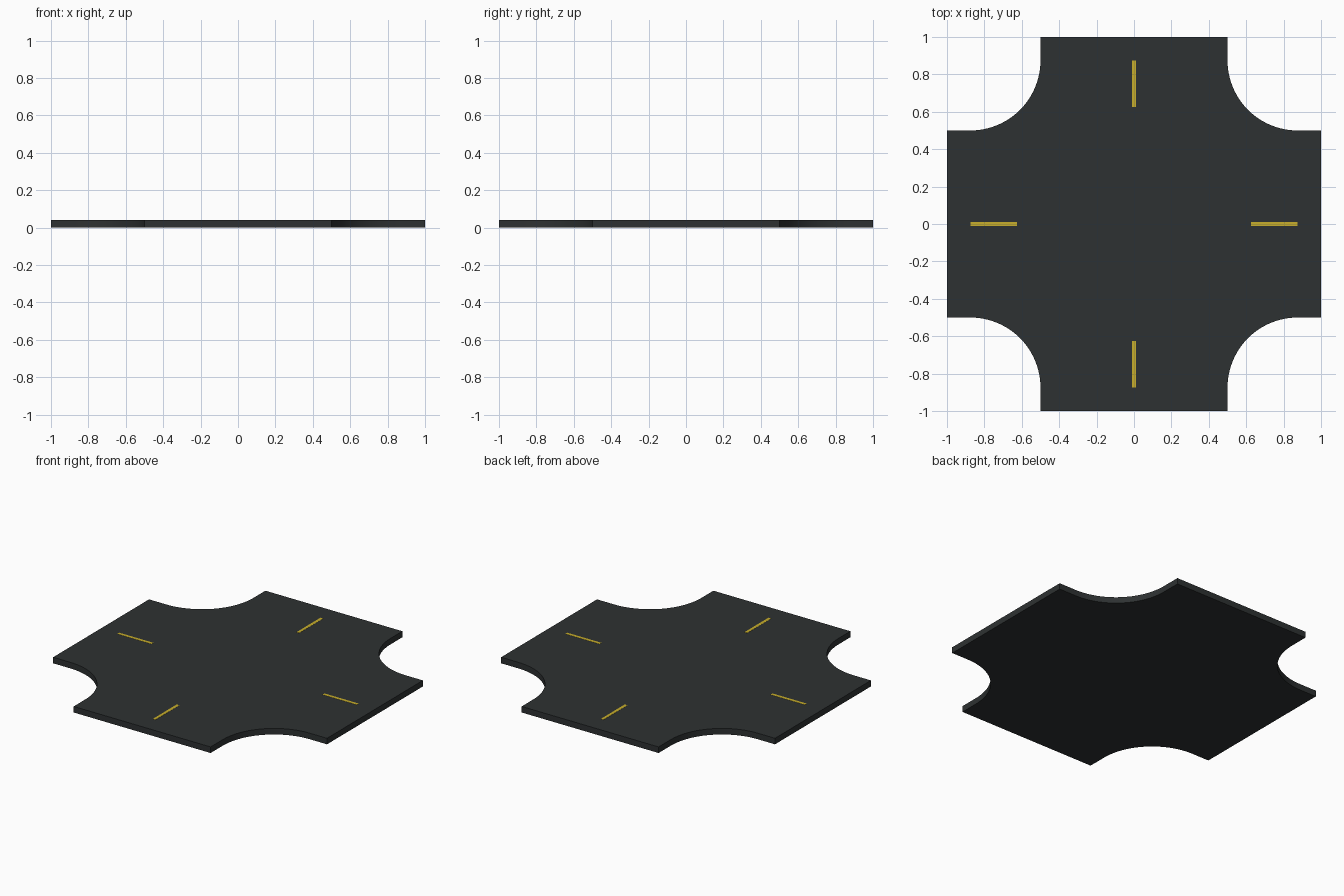
import bpy, bmesh
from math import sin, cos, pi
from mathutils import Matrix

if "Cube" in bpy.data.objects:
    bpy.data.objects.remove(bpy.data.objects["Cube"])

THICK = 0.04    # slab thickness
ARM = 0.5       # half width of each road arm
RADIUS = 0.375  # rounded inner corners
SEGS = 24


def material(name, color):
    mat = bpy.data.materials.new(name)
    mat.diffuse_color = color
    mat.use_nodes = True
    mat.node_tree.nodes["Principled BSDF"].inputs["Base Color"].default_value = mat.diffuse_color
    return mat


def add_object(name, bm, mat):
    mesh = bpy.data.meshes.new(name)
    bmesh.ops.recalc_face_normals(bm, faces=bm.faces)
    bm.to_mesh(mesh)
    bm.free()
    mesh.materials.append(mat)
    obj = bpy.data.objects.new(name, mesh)
    bpy.context.collection.objects.link(obj)
    return obj


asphalt = material("asphalt", (0.027, 0.031, 0.032, 1))
yellow = material("yellow_paint", (0.58, 0.43, 0.025, 1))

# Crossroad slab: one corner profile, rotated four times, then extruded
centre = ARM + RADIUS
corner = [(1, ARM)]
for i in range(SEGS + 1):
    a = -pi / 2 - (pi / 2) * i / SEGS
    corner.append((centre + RADIUS * cos(a), centre + RADIUS * sin(a)))
corner.append((ARM, 1))

bm = bmesh.new()
outline = []
for k in range(4):
    c, s = round(cos(k * pi / 2)), round(sin(k * pi / 2))
    outline += [bm.verts.new((x * c - y * s, x * s + y * c, 0)) for x, y in corner]
base = bm.faces.new(outline)
top = bmesh.ops.extrude_face_region(bm, geom=[base], use_keep_orig=True)
bmesh.ops.translate(bm, vec=(0, 0, THICK),
                    verts=[v for v in top["geom"] if isinstance(v, bmesh.types.BMVert)])
road = add_object("crossroad_slab", bm, asphalt)
bpy.context.view_layer.objects.active = road
road.select_set(True)
bpy.ops.object.shade_smooth_by_angle(angle=pi / 6)

# Painted centre dash on each arm
for k, side in enumerate(("right", "back", "left", "front")):
    bm = bmesh.new()
    place = (Matrix.Rotation(k * pi / 2, 4, 'Z')
             @ Matrix.Translation((0.75, 0, THICK))
             @ Matrix.Diagonal((0.25, 0.02, 0.002, 1)))
    bmesh.ops.create_cube(bm, size=1, matrix=place)
    add_object("centre_dash_" + side, bm, yellow)
